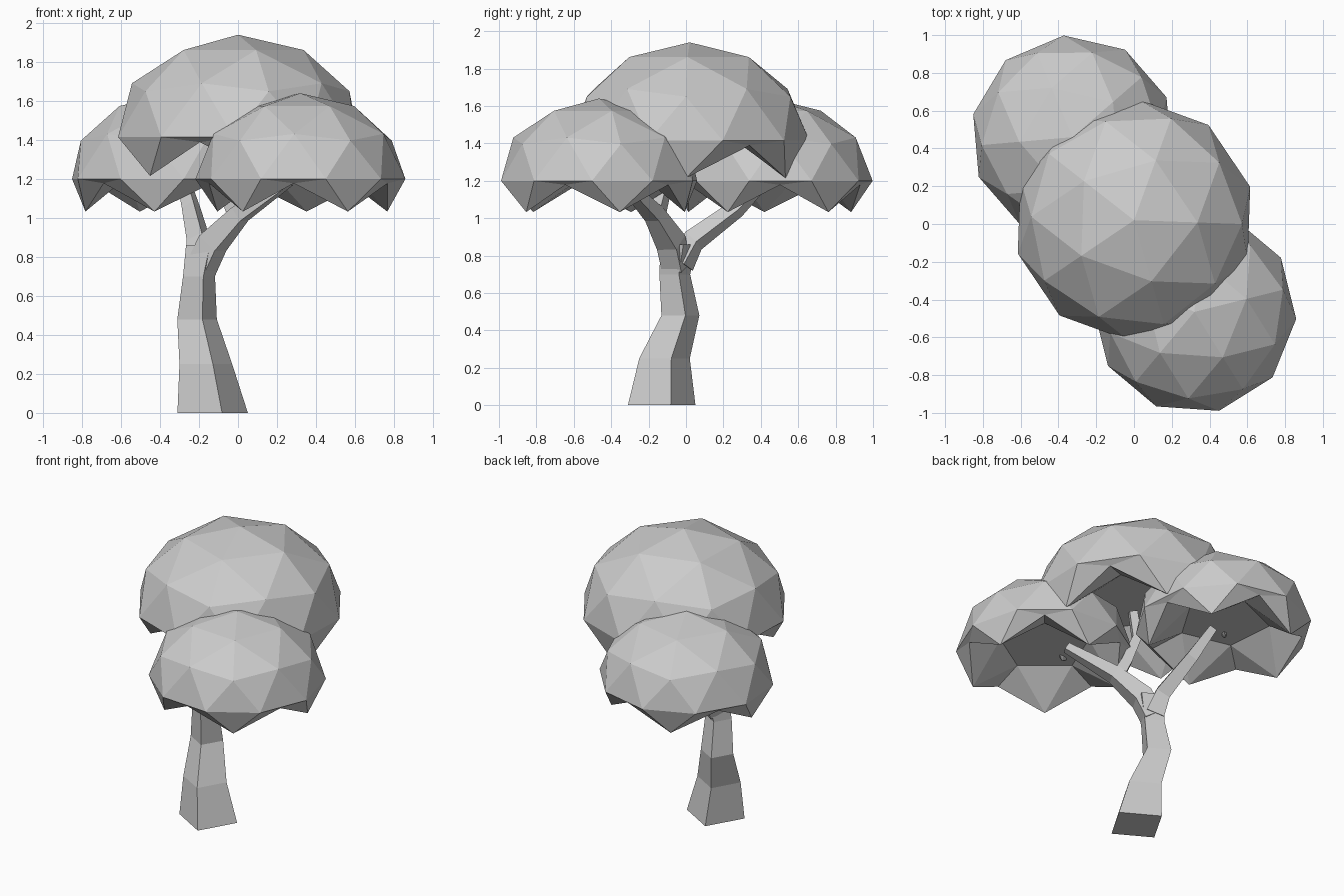
import bpy
import bmesh
import math
from mathutils import Vector, Matrix

cube = bpy.data.objects.get("Cube")
if cube:
    bpy.data.objects.remove(cube, do_unlink=True)

grey = bpy.data.materials.new("plain grey")
grey.use_nodes = True
colour = (0.6, 0.6, 0.6, 1)
grey.diffuse_color = colour
grey.node_tree.nodes["Principled BSDF"].inputs["Base Color"].default_value = colour


def finish(bm, name):
    bmesh.ops.recalc_face_normals(bm, faces=bm.faces)
    mesh = bpy.data.meshes.new(name)
    bm.to_mesh(mesh)
    bm.free()
    mesh.materials.append(grey)
    obj = bpy.data.objects.new(name, mesh)
    bpy.context.collection.objects.link(obj)


def canopy(name, centre, radius, height, turn):
    """Low-poly dome with five hanging points and a hollow underside."""
    bm = bmesh.new()
    bmesh.ops.create_icosphere(bm, subdivisions=2, radius=1)
    for v in bm.verts:
        z = v.co.z
        if z < -0.8:            # roof of the hollow
            v.co.z = 0.08
        elif z < -0.5:          # hanging points
            v.co.z = -0.38
        elif z < -0.1:          # notches between the points
            v.co.z = -0.05
    bm.transform(Matrix.Translation(centre)
                 @ Matrix.Rotation(math.radians(turn), 4, 'Z')
                 @ Matrix.Diagonal((radius, radius, height, 1)))
    finish(bm, name)


def limb(name, path, turn, level=False):
    """Four-sided tapering tube; path holds (x, y, z, half diagonal)."""
    bm = bmesh.new()
    points = [Vector(p[:3]) for p in path]
    rings = []
    for i, p in enumerate(points):
        along = points[min(i + 1, len(points) - 1)] - points[max(i - 1, 0)]
        tilt = Matrix() if level else Vector((0, 0, 1)).rotation_difference(along).to_matrix().to_4x4()
        ring = []
        for k in range(4):
            a = math.radians(turn + 90 * k)
            offset = Vector((math.cos(a), math.sin(a), 0)) * path[i][3]
            ring.append(bm.verts.new(p + tilt @ offset))
        rings.append(ring)
    for low, high in zip(rings, rings[1:]):
        for k in range(4):
            n = (k + 1) % 4
            bm.faces.new((low[k], low[n], high[n], high[k]))
    bm.faces.new(rings[0])
    bm.faces.new(rings[-1])
    finish(bm, name)


# Foliage
canopy("top_canopy", (0, 0.02, 1.415), 0.64, 0.525, -2)
canopy("front_canopy", (0.32, -0.465, 1.2), 0.54, 0.44, 14)
canopy("back_canopy", (-0.325, 0.46, 1.2), 0.54, 0.44, 41)

# Trunk and branches
limb("trunk", [(-0.13, -0.13, 0.0, 0.187), (-0.165, -0.115, 0.25, 0.14),
               (-0.21, -0.03, 0.48, 0.105), (-0.2, -0.06, 0.7, 0.085),
               (-0.17, -0.04, 0.86, 0.1)], 15, level=True)
limb("front_branch", [(-0.19, -0.05, 0.74, 0.085), (-0.13, -0.08, 0.87, 0.085),
                      (0.01, -0.17, 1.02, 0.06), (0.26, -0.33, 1.19, 0.035)], 15)
limb("back_branch", [(-0.19, -0.03, 0.76, 0.08), (-0.2, 0.04, 0.88, 0.065),
                     (-0.24, 0.27, 1.05, 0.05), (-0.28, 0.42, 1.2, 0.035)], 15)
limb("middle_branch", [(0.0, -0.16, 1.0, 0.05), (-0.05, -0.13, 1.12, 0.045),
                       (-0.09, -0.08, 1.28, 0.04), (-0.05, -0.07, 1.44, 0.035)], 15)
